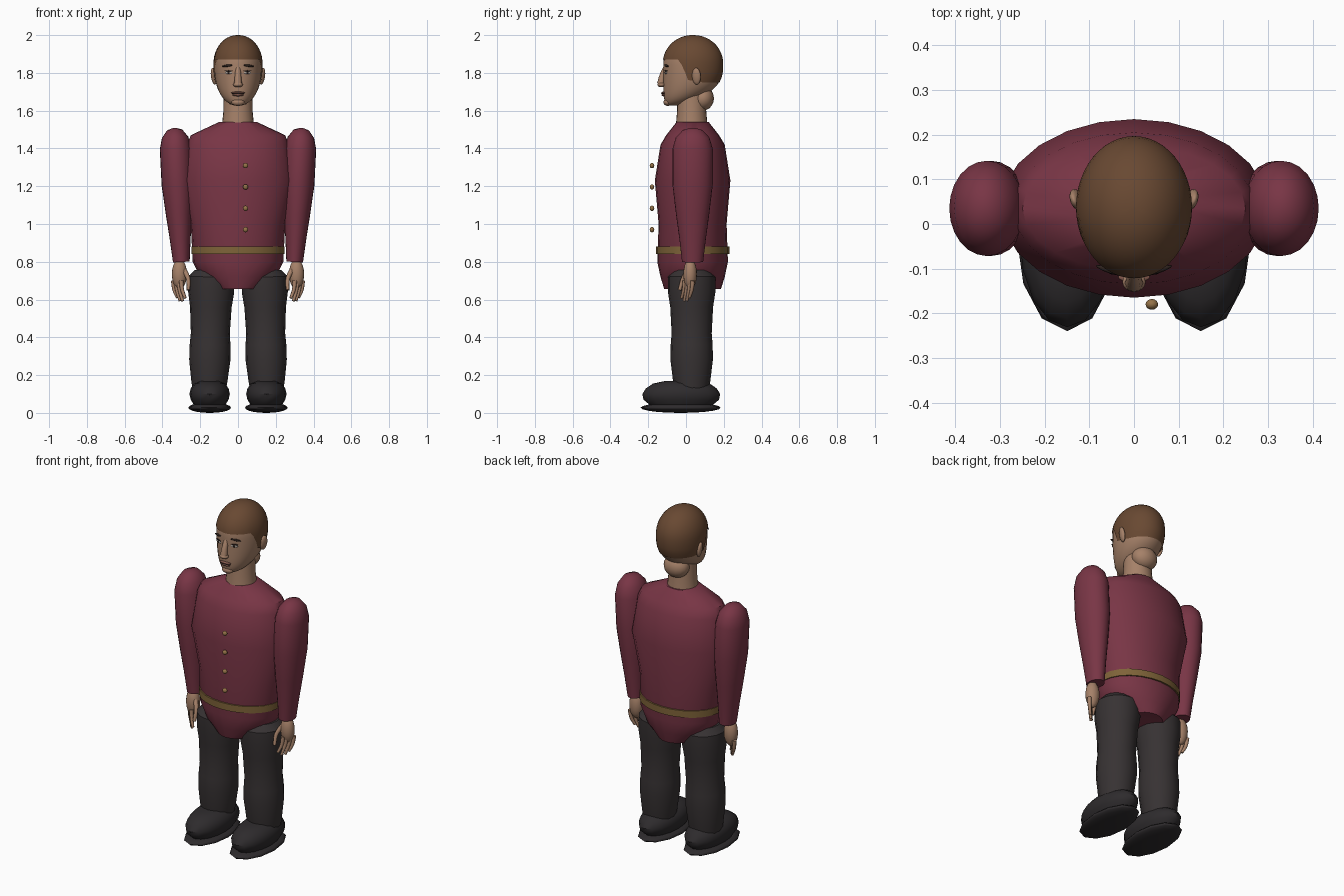
import bpy, bmesh
from math import sin, cos, pi, sqrt, radians

if "Cube" in bpy.data.objects:
    bpy.data.objects.remove(bpy.data.objects["Cube"])


def material(name, red, green, blue):
    mat = bpy.data.materials.new(name)
    mat.use_nodes = True
    mat.diffuse_color = (red, green, blue, 1)
    mat.node_tree.nodes["Principled BSDF"].inputs["Base Color"].default_value = (red, green, blue, 1)
    return mat


MAROON = material("maroon cloth", .19, .036, .06)
SKIN = material("skin", .38, .22, .14)
HAIR = material("brown hair", .14, .066, .032)
CHARCOAL = material("charcoal cloth", .038, .032, .033)
LEATHER = material("black leather", .027, .024, .026)
GOLD = material("dull gold", .21, .125, .04)
BRASS = material("brass", .3, .17, .065)
DARK = material("dark brown", .025, .015, .012)
LIP = material("lip", .25, .11, .08)
EYE = material("eye white", .4, .36, .32)


def finish(bm, name, mat, sharp_angle):
    bmesh.ops.recalc_face_normals(bm, faces=bm.faces)
    mesh = bpy.data.meshes.new(name)
    bm.to_mesh(mesh)
    bm.free()
    mesh.materials.append(mat)
    mesh.shade_smooth()
    mesh.set_sharp_from_angle(angle=radians(sharp_angle))
    ob = bpy.data.objects.new(name, mesh)
    bpy.context.collection.objects.link(ob)
    return ob


def bridge_rings(name, mat, rings, sharp_angle, close_bottom=True):
    """Join stacked rings of points and cap the ends."""
    bm = bmesh.new()
    loops = [[bm.verts.new(point) for point in ring] for ring in rings]
    count = len(loops[0])
    for low, high in zip(loops, loops[1:]):
        for i in range(count):
            j = (i + 1) % count
            bm.faces.new((low[i], low[j], high[j], high[i]))
    if close_bottom:
        bm.faces.new(loops[0])
    bm.faces.new(loops[-1])
    return finish(bm, name, mat, sharp_angle)


def oval(z, half_width, half_depth, middle, sides):
    turns = [2 * pi * i / sides for i in range(sides)]
    return [(half_width * sin(a), middle - half_depth * cos(a), z) for a in turns]


def loft(name, mat, rows, x=0, y=0, sides=24, lean=0):
    """Stack ovals given as height, half width, half depth."""
    rings = [oval(z, width, depth, 0, sides) for z, width, depth in rows]
    ob = bridge_rings(name, mat, rings, 40)
    ob.location = (x, y, 0)
    ob.rotation_euler.y = lean
    return ob


def ball(name, mat, place, size, tilt=0, turn=0, sides=16):
    bm = bmesh.new()
    bmesh.ops.create_uvsphere(bm, u_segments=sides, v_segments=10, radius=1)
    bmesh.ops.scale(bm, vec=size, verts=bm.verts)
    ob = finish(bm, name, mat, 80)
    ob.location = place
    ob.rotation_euler = (0, tilt, turn)
    return ob


def tube(name, mat, points, radius):
    """Rounded path that tapers towards its last point."""
    curve = bpy.data.curves.new(name, "CURVE")
    curve.dimensions = "3D"
    curve.bevel_depth = radius
    curve.bevel_resolution = 2
    curve.use_fill_caps = True
    curve.resolution_u = 4
    spline = curve.splines.new("BEZIER")
    spline.bezier_points.add(len(points) - 1)
    for k, (knot, point) in enumerate(zip(spline.bezier_points, points)):
        knot.co = point
        knot.handle_left_type = knot.handle_right_type = "AUTO"
        knot.radius = 1 - .35 * k / (len(points) - 1)
    curve.materials.append(mat)
    ob = bpy.data.objects.new(name, curve)
    bpy.context.collection.objects.link(ob)


# Tunic, belt and buttons
BODY_Y = .035
loft("tunic", MAROON, [(.655, .12, .15), (.72, .2, .17), (.8, .24, .187), (1, .25, .18),
                       (1.23, .3, .2), (1.42, .27, .17), (1.47, .25, .14), (1.54, .1, .085)], y=BODY_Y)
loft("belt", GOLD, [(z, .247, .194) for z in (.84, .88)], y=BODY_Y)
for step in range(4):
    ball("button", BRASS, (.04, -.18, .97 + step * .113), (.014, .012, .014))

# Neck and nape
loft("neck", SKIN, [(1.53, .084, .083), (1.6, .077, .077), (1.7, .076, .075)], y=.03)
ball("nape", SKIN, (0, .088, 1.665), (.075, .06, .065))

# Head: a domed skull above the brow, tapering to the chin below it
BROW, CROWN, CHIN = 1.85, 2, 1.625


def head_section(z):
    """Half width, half depth and middle of the head at a height."""
    if z > BROW:
        dome = sqrt(max(0, 1 - ((z - BROW) / (CROWN - BROW)) ** 2))
        return .126 * dome, .157 * dome, .037
    drop = (BROW - z) / (BROW - CHIN)
    front = -.12 + .02 * drop ** 8
    back = .194 - .224 * drop ** 3
    return .126 * sqrt(max(0, 1 - drop ** 2.5)), (back - front) / 2, (back + front) / 2


def face_y(x, z):
    width, depth, middle = head_section(z)
    return middle - depth * sqrt(1 - (x / width) ** 2)


levels = [CHIN + .002 + .3 * (k / 20) ** 1.5 for k in range(21)]
bridge_rings("head", SKIN, [oval(z, *head_section(z), 32) for z in levels], 70)


# Hair cap with a straight fringe and low sides
def hairline(y):
    temple = min(1, max(0, (y + .035) / .05))
    nape = min(1, max(0, y / .1))
    return 1.87 - .105 * temple - .015 * nape


SIDES, STEPS = 48, 14
lows = [hairline(y) for x, y, z in oval(BROW, *head_section(BROW), SIDES)]
hair_rings = []
for k in range(STEPS + 1):
    rise = sin(k / STEPS * pi / 2)
    ring = []
    for i, low in enumerate(lows):
        z = low + (CROWN - low) * rise
        width, depth, middle = head_section(z)
        ring.append(oval(z, width + .004, depth + .003, middle, SIDES)[i])
    hair_rings.append(ring)
bridge_rings("hair", HAIR, hair_rings, 70, close_bottom=False)


def face_ball(name, mat, x, z, size, tilt=0):
    """Small feature set into the surface of the face."""
    ball(name, mat, (x, face_y(x, z), z), size, tilt, turn=x * 6)


# Nose, mouth and chin
tube("nose", SKIN, [(0, -.132, 1.743), (0, -.125, 1.78), (0, -.106, 1.83)], .021)
ball("nostrils", SKIN, (0, -.13, 1.738), (.026, .022, .014))
face_ball("upper_lip", LIP, 0, 1.695, (.036, .012, .006))
face_ball("lower_lip", LIP, 0, 1.683, (.03, .012, .007))
face_ball("mouth_line", DARK, 0, 1.689, (.034, .013, .002))
ball("chin", SKIN, (0, -.097, 1.645), (.035, .022, .02))

for side, s in (("left", 1), ("right", -1)):
    # Eyes, brows and ears
    face_ball(side + "_eye", EYE, s * .05, 1.802, (.021, .004, .008))
    face_ball(side + "_iris", DARK, s * .05, 1.802, (.008, .006, .008))
    face_ball(side + "_eyelid", DARK, s * .05, 1.811, (.024, .005, .003))
    face_ball(side + "_eyebrow", DARK, s * .056, 1.838, (.031, .006, .006), tilt=s * .1)
    ball(side + "_ear", SKIN, (s * .129, .055, 1.782), (.013, .024, .045), s * .15, -s * .3)

    # Sleeve, leaning outwards to the shoulder
    sleeve = [(.8, .044), (.92, .055), (1.05, .069), (1.21, .084), (1.4, .084),
              (1.46, .07), (1.5, .04), (1.51, .01)]
    loft(side + "_sleeve", MAROON, [(z, r, r * 1.27) for z, r in sleeve],
         x=s * .26, y=BODY_Y, lean=s * .05)

    # Hand with four fingers and a thumb
    ball(side + "_palm", SKIN, (s * .31, .022, .735), (.04, .036, .08))
    for i in range(4):
        x, y = .343 - .014 * i, .036 - .014 * i
        tip = .61 - .02 * sin(i)
        tube(side + "_finger", SKIN, [(s * x, y, .7), (s * (x - .006), y - .006, .65),
                                      (s * (x - .022), y - .018, tip)], .012)
    tube(side + "_thumb", SKIN, [(s * .285, .01, .755), (s * .264, -.015, .71),
                                 (s * .263, -.034, .65)], .014)

    # Trouser leg, full at the thigh and calf
    leg = [(.1, .085), (.17, .096), (.28, .109), (.36, .108), (.42, .103),
           (.56, .11), (.64, .122), (.72, .122), (.755, .09)]
    loft(side + "_trouser_leg", CHARCOAL, [(z, r, r * 1.03) for z, r in leg],
         x=s * .155, y=.03, sides=16, lean=-s * .02)

    # Shoe and sole
    loft(side + "_shoe", LEATHER, [(.045, .085, .17), (.07, .1, .2), (.1, .107, .206),
                                   (.13, .1, .187), (.155, .08, .15), (.168, .05, .09)],
         x=s * .15, y=-.025, sides=16)
    ball(side + "_sole", LEATHER, (s * .15, -.028, .0275), (.113, .212, .0275), sides=12)
